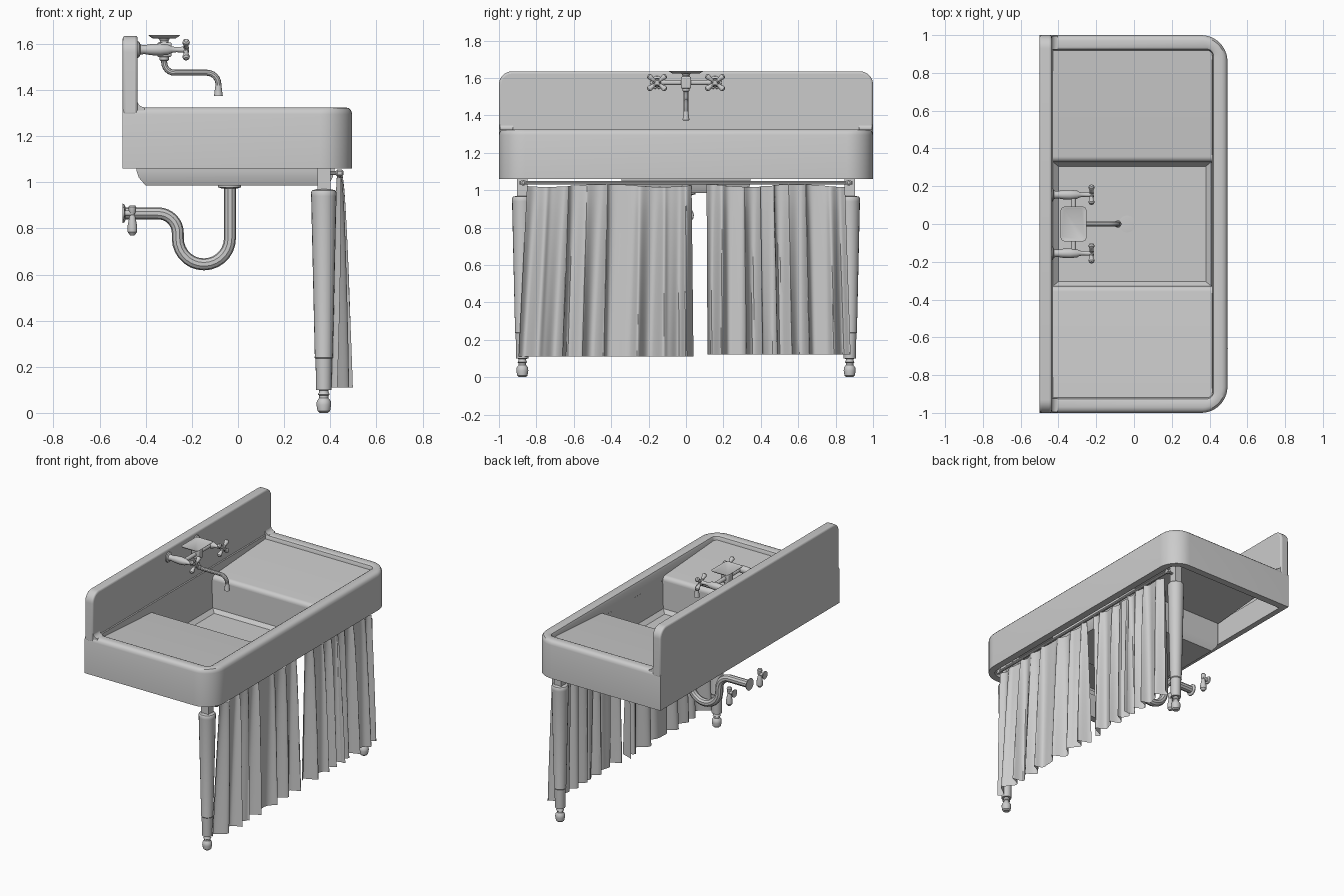
import bpy, bmesh, math
from mathutils import Vector, Matrix

cube = bpy.data.objects.get("Cube")
if cube:
    bpy.data.objects.remove(cube)

grey = bpy.data.materials.new("light_grey")
grey.use_nodes = True
COLOR = (0.6, 0.6, 0.6, 1)
grey.diffuse_color = COLOR
grey.node_tree.nodes["Principled BSDF"].inputs["Base Color"].default_value = COLOR
parts = []


def finish(bm, name, bevel=0, segments=3):
    bmesh.ops.remove_doubles(bm, verts=bm.verts, dist=1e-5)
    bmesh.ops.recalc_face_normals(bm, faces=bm.faces)
    me = bpy.data.meshes.new(name)
    bm.to_mesh(me)
    bm.free()
    me.materials.append(grey)
    ob = bpy.data.objects.new(name, me)
    bpy.context.collection.objects.link(ob)
    if bevel:
        mod = ob.modifiers.new("bevel", "BEVEL")
        mod.width, mod.segments, mod.limit_method = bevel, segments, "ANGLE"
    parts.append(ob)


def loft(name, rings, cap_start=False, cap_end=False):
    """Skin a list of closed loops that have equal point counts."""
    bm = bmesh.new()
    loops = [[bm.verts.new(p) for p in ring] for ring in rings]
    n = len(loops[0])
    for a, b in zip(loops, loops[1:]):
        for i in range(n):
            j = (i + 1) % n
            bm.faces.new((a[i], a[j], b[j], b[i]))
    if cap_start:
        bm.faces.new(loops[0])
    if cap_end:
        bm.faces.new(loops[-1])
    finish(bm, name)


def lathe(name, profile, origin, axis=(0, 0, 1), sides=20):
    """Turn (radius, distance) pairs around an axis."""
    rot = Vector(axis).to_track_quat("Z", "Y").to_matrix()
    angles = [2 * math.pi * i / sides for i in range(sides)]
    rings = [[Vector(origin) + rot @ Vector((r * math.cos(a), r * math.sin(a), h))
              for a in angles] for r, h in profile]
    loft(name, rings, True, True)


def box(name, low, high, bevel=0):
    bm = bmesh.new()
    bmesh.ops.create_cube(bm, size=1)
    low, high = Vector(low), Vector(high)
    bmesh.ops.transform(bm, matrix=Matrix.Translation((low + high) / 2)
                        @ Matrix.Diagonal((high - low).to_4d()), verts=bm.verts)
    finish(bm, name, bevel)


def prism(name, points, depth, bevel=0):
    bm = bmesh.new()
    face = bm.faces.new([bm.verts.new(p) for p in points])
    out = bmesh.ops.extrude_face_region(bm, geom=[face])
    verts = [v for v in out["geom"] if isinstance(v, bmesh.types.BMVert)]
    bmesh.ops.translate(bm, verts=verts, vec=depth)
    finish(bm, name, bevel)


def arc(cx, cz, r, start, end, steps=8):
    angles = [math.radians(start + (end - start) * i / steps) for i in range(steps + 1)]
    return [(cx + r * math.cos(a), cz + r * math.sin(a)) for a in angles]


def pipe(name, path, radius):
    """Round tube along an (x, z) path in the middle plane."""
    curve = bpy.data.curves.new(name, "CURVE")
    curve.dimensions = "3D"
    curve.bevel_depth, curve.bevel_resolution, curve.use_fill_caps = radius, 3, True
    spline = curve.splines.new("POLY")
    spline.points.add(len(path) - 1)
    for point, (x, z) in zip(spline.points, path):
        point.co = (x, 0, z, 1)
    curve.materials.append(grey)
    ob = bpy.data.objects.new(name, curve)
    bpy.context.collection.objects.link(ob)
    bpy.ops.object.select_all(action="DESELECT")
    ob.select_set(True)
    bpy.context.view_layer.objects.active = ob
    bpy.ops.object.convert(target="MESH")
    parts.append(bpy.context.object)


# Sink body: hollow skirt, rolled rim and recessed inner wall
def body_ring(inset, z):
    back = -0.5 + 2 * max(0, min(inset, 0.065) - 0.03)
    front, side = 0.495 - inset, 1 - inset
    r = max(0.14 - 1.4 * inset, 0.02)
    plan = [(back, -side)] + arc(front - r, -side + r, r, -90, 0, 10)
    plan += arc(front - r, side - r, r, 0, 90, 10) + [(back, side)]
    return [(x, y, z) for x, y in plan]


loft("sink_body", [body_ring(d, z) for d, z in (
    (0.05, 1.23), (0.05, 1.06), (0, 1.06), (0, 1.295), (0.004, 1.31), (0.014, 1.321),
    (0.03, 1.325), (0.062, 1.325), (0.074, 1.319), (0.08, 1.305), (0.084, 1.23))])

# Backsplash with rounded upper corners
outline = [(-1, 1.29), (1, 1.29)] + arc(0.93, 1.565, 0.07, 0, 90) + arc(-0.93, 1.565, 0.07, 90, 180)
prism("backsplash", [(-0.5, y, z) for y, z in outline], (0.065, 0, 0), 0.012)

# Concave fillets between the backsplash and the rim ends
for s in (-1, 1):
    cove = [(-0.45, 1.31), (-0.405, 1.31)] + arc(-0.405, 1.357, 0.032, 270, 180, 6) + [(-0.45, 1.357)]
    prism("rim_fillet", [(x, s * 0.925, z) for x, z in cove], (0, s * 0.069, 0))

# Sloping drainboards with rounded noses
for s in (-1, 1):
    section = [(0.93, 1.25), (0.93, 1.295)] + arc(0.358, 1.229, 0.03, 90, 180, 6) + [(0.328, 1.2), (0.36, 1.2)]
    prism("drainboard", [(-0.44, s * y, z) for y, z in section], (0.86, 0, 0))


# Bowl: inner walls, floor and outer shell
def rect(x0, x1, y, z):
    return [(x0, -y, z), (x1, -y, z), (x1, y, z), (x0, y, z)]


loft("bowl", [rect(-0.435, 0.412, 0.328, 1.229), rect(-0.425, 0.405, 0.325, 1.035),
              rect(-0.40, 0.38, 0.305, 1.01)], cap_end=True)
loft("bowl_shell", [rect(-0.44, 0.418, 0.345, 1.23), rect(-0.44, 0.418, 0.345, 1.05),
                    rect(-0.43, 0.41, 0.34, 1.02), rect(-0.40, 0.39, 0.325, 0.985)], cap_end=True)

# Turned front legs with square blocks and curtain rod brackets
leg = [(0.018, 0), (0.027, 0.008), (0.032, 0.035), (0.03, 0.052), (0.02, 0.065), (0.02, 0.075),
       (0.026, 0.08), (0.02, 0.09), (0.02, 0.098), (0.033, 0.1), (0.036, 0.235), (0.04, 0.24),
       (0.039, 0.246), (0.055, 0.94), (0.056, 0.955), (0.05, 0.965), (0.03, 0.97)]
for s in (-1, 1):
    lathe("leg", leg, (0.372, s * 0.875, 0))
    box("leg_block", (0.344, s * 0.875 - 0.028, 0.965), (0.4, s * 0.875 + 0.028, 1.24))
    lathe("rod_bracket", [(0.009, 0), (0.009, 0.03), (0.016, 0.036), (0.016, 0.055), (0.008, 0.062)],
          (0.395, s * 0.87, 1.04), (1, 0, 0), 10)
lathe("curtain_rod", [(0.01, 0), (0.01, 1.78)], (0.44, -0.89, 1.04), (0, 1, 0), 10)


# Gathered curtains whose irregular folds deepen toward the hem
def curtain(name, top, hem, folds, z_hem, phase):
    bm = bmesh.new()
    cols, rows = 130, 14
    grid = []
    for j in range(rows + 1):
        t = j / rows
        depth = t ** 0.65
        y0, y1 = top[0] + (hem[0] - top[0]) * t, top[1] + (hem[1] - top[1]) * t
        row = []
        for i in range(cols + 1):
            u = i / cols
            a = 2 * math.pi * folds * u + phase + 1.5 * math.sin(9 * u + phase)
            wave = 0.7 * math.sin(a + 0.4 * t) + 0.3 * math.sin(1.6 * a + phase + t)
            x = 0.441 + 0.014 * depth + (0.013 + 0.03 * depth) * wave
            # Outer edges tuck back toward the legs
            x -= 0.02 * depth * max(0, 1 - 18 * min(u, 1 - u))
            y = y0 + (y1 - y0) * u + 0.016 * math.cos(a) * math.sin(math.pi * u)
            z = 1.025 + (z_hem - 1.025) * t + 0.008 * (1 - t) * math.sin(9 * u + phase)
            row.append(bm.verts.new((x, y, z)))
        grid.append(row)
    for a, b in zip(grid, grid[1:]):
        for i in range(cols):
            bm.faces.new((a[i], a[i + 1], b[i + 1], b[i]))
    finish(bm, name)


curtain("right_curtain", (-0.85, 0.03), (-0.895, 0.04), 7, 0.11, 3.6)
curtain("left_curtain", (0.11, 0.85), (0.115, 0.88), 8, 0.12, 2.0)

# Drain pipe with trap
trap = [(-0.035, 0.985)] + arc(-0.148, 0.757, 0.113, 0, -180, 14)
trap += arc(-0.346, 0.78, 0.085, 0, 90) + [(-0.495, 0.865)]
pipe("drain_trap", trap, 0.026)
lathe("drain_collar", [(0.05, 0), (0.05, 0.008), (0.03, 0.014)], (-0.037, 0, 0.986), (0, 0, -1))
lathe("wall_flange", [(0.042, 0), (0.04, 0.006), (0.028, 0.012)], (-0.5, 0, 0.865), (1, 0, 0))
lathe("drain_hole", [(0.045, 0), (0.045, 0.004), (0.03, 0.005)], (-0.037, 0, 1.01))

# Shut-off valves with hanging handles
for s in (-1, 1):
    y = s * 0.17
    lathe("valve_flange", [(0.028, 0), (0.025, 0.008), (0.012, 0.01), (0.012, 0.05)],
          (-0.5, y, 0.865), (1, 0, 0), 14)
    lathe("valve_handle", [(0.012, 0), (0.017, 0.008), (0.015, 0.03), (0.01, 0.04), (0.014, 0.055),
                           (0.021, 0.09), (0.021, 0.115), (0.01, 0.13)], (-0.458, y, 0.9), (0, 0, -1), 14)

# Tap bodies with cross handles
tap = [(0.036, 0), (0.034, 0.008), (0.022, 0.014), (0.019, 0.03), (0.024, 0.06), (0.026, 0.1),
       (0.022, 0.135), (0.014, 0.15), (0.011, 0.17), (0.013, 0.2), (0.017, 0.21), (0.012, 0.225)]
arm = [(0.012, 0), (0.01, 0.02), (0.012, 0.036), (0.016, 0.046), (0.015, 0.056), (0.008, 0.063)]
for s in (-1, 1):
    lathe("tap_body", tap, (-0.437, s * 0.155, 1.575), (1, 0, 0), 16)
    for dy in (-1, 1):
        for dz in (-1, 1):
            lathe("handle_arm", arm, (-0.225, s * 0.155, 1.575), (0, dy, 0.8 * dz), 10)

# Mixer bridge and block
lathe("bridge", [(0.014, 0), (0.014, 0.31)], (-0.32, -0.155, 1.575), (0, 1, 0), 12)
box("mixer_block", (-0.35, -0.028, 1.543), (-0.288, 0.028, 1.607), 0.008)


# Soap dish with rounded corners and flared sides
def dish_ring(inset, z):
    x, y, r = 0.068 - inset, 0.092 - inset, 0.02
    plan = arc(x - r, y - r, r, 0, 90, 4) + arc(r - x, y - r, r, 90, 180, 4)
    plan += arc(r - x, r - y, r, 180, 270, 4) + arc(x - r, r - y, r, 270, 360, 4)
    return [(px - 0.32, py, z) for px, py in plan]


loft("soap_dish", [dish_ring(d, z) for d, z in (
    (0.018, 1.624), (0.002, 1.634), (0, 1.638), (0.005, 1.638), (0.012, 1.634))], True, True)
lathe("dish_stem", [(0.022, 0), (0.018, 0.012), (0.026, 0.026)], (-0.32, 0, 1.6), (0, 0, 1), 12)

# Spout
spout = [(-0.32, 1.55)] + arc(-0.275, 1.52, 0.045, 180, 270, 6)
spout += arc(-0.135, 1.425, 0.05, 90, 0, 6) + [(-0.085, 1.395)]
pipe("spout", spout, 0.013)
lathe("spout_collar", [(0.02, 0), (0.02, 0.014), (0.014, 0.02)], (-0.32, 0, 1.545), (0, 0, -1), 14)
lathe("spout_nozzle", [(0.013, 0), (0.019, 0.045), (0.014, 0.047)], (-0.085, 0, 1.42), (0, 0, -1), 14)

# Smooth shading with crisp edges
bpy.ops.object.select_all(action="DESELECT")
for ob in parts:
    ob.select_set(True)
bpy.context.view_layer.objects.active = parts[0]
bpy.ops.object.shade_smooth_by_angle(angle=math.radians(35))
